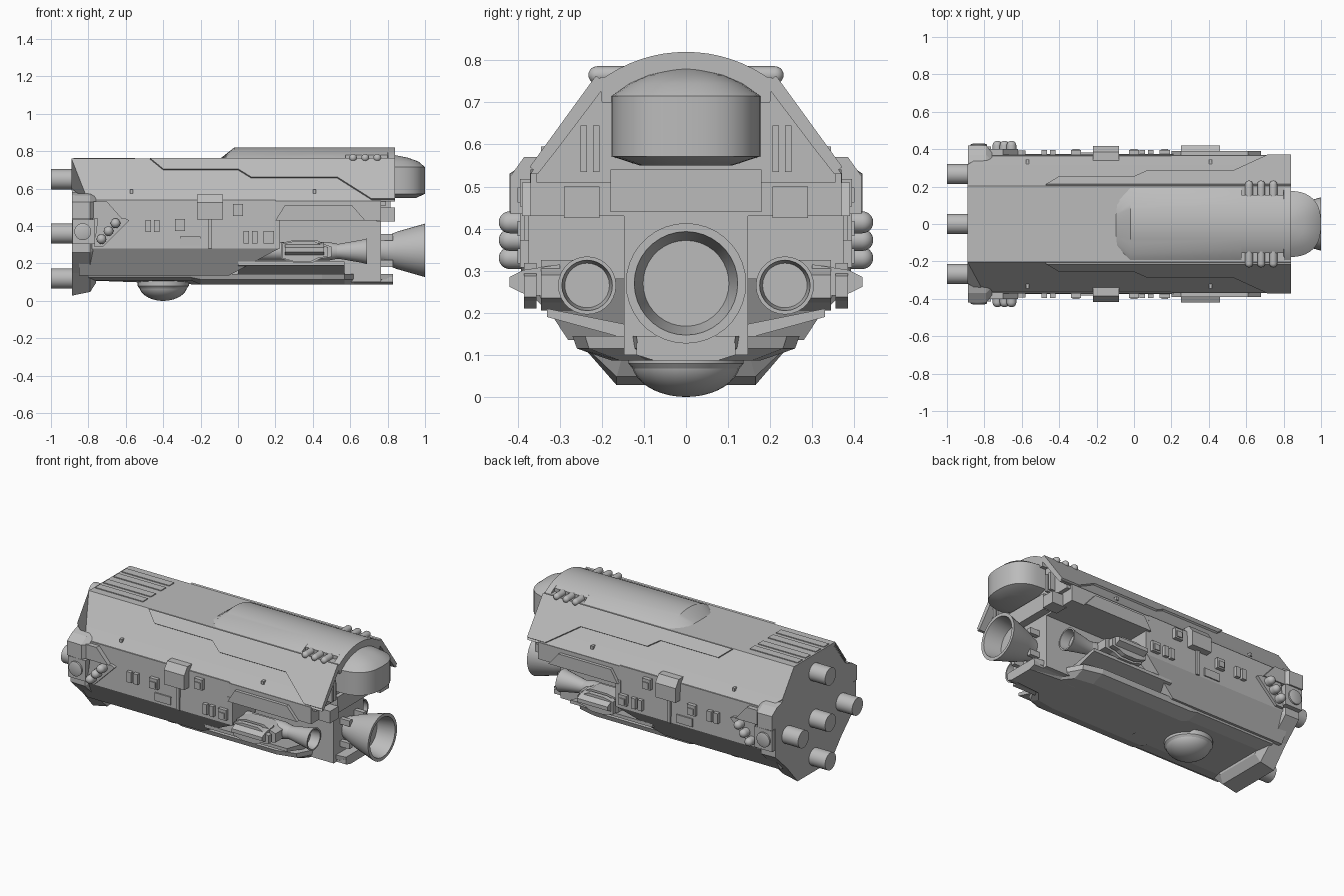
import bpy, bmesh, math
from mathutils import Vector

cube = bpy.data.objects.get("Cube")
if cube:
    bpy.data.objects.remove(cube)

grey = bpy.data.materials.new("hull_grey")
grey.use_nodes = True
COLOUR = (0.5, 0.5, 0.5, 1)
grey.diffuse_color = COLOUR
grey.node_tree.nodes["Principled BSDF"].inputs["Base Color"].default_value = COLOUR


def loft(name, rings, mirror=False, smooth=False, closed=False):
    """Skin a list of equal-length rings of 3D points."""
    bm = bmesh.new()
    vs = [[bm.verts.new(p) for p in r] for r in rings]
    n = len(vs[0])
    pairs = list(zip(vs, vs[1:])) + ([(vs[-1], vs[0])] if closed else [])
    for a, b in pairs:
        for i in range(n):
            j = (i + 1) % n
            bm.faces.new((a[i], a[j], b[j], b[i]))
    if not closed:
        bm.faces.new(vs[0])
        bm.faces.new(vs[-1])
    bmesh.ops.recalc_face_normals(bm, faces=bm.faces)
    mesh = bpy.data.meshes.new(name)
    bm.to_mesh(mesh)
    bm.free()
    mesh.materials.append(grey)
    ob = bpy.data.objects.new(name, mesh)
    bpy.context.collection.objects.link(ob)
    if smooth:
        bpy.ops.object.select_all(action='DESELECT')
        ob.select_set(True)
        bpy.context.view_layer.objects.active = ob
        bpy.ops.object.shade_smooth_by_angle(angle=math.radians(35))
    if mirror:
        m = ob.modifiers.new("mirror", 'MIRROR')
        m.use_axis = (False, True, False)


def prism(name, pts, axis, a, b, **kw):
    """Extrude a 2D outline along an axis from a to b."""
    place = {'x': lambda p, t: (t, p[0], p[1]),
             'y': lambda p, t: (p[0], t, p[1])}[axis]
    loft(name, [[place(p, t) for p in pts] for t in (a, b)], **kw)


def box(name, x, y, z, mirror=True):
    pts = [(x[0], z[0]), (x[1], z[0]), (x[1], z[1]), (x[0], z[1])]
    prism(name, pts, 'y', y[0], y[1], mirror=mirror)


def lathe(name, centre, axis, profile, mirror=False, n=28):
    """Turn (distance along axis, radius) pairs around an axis."""
    rings = []
    for t, r in profile:
        ring = []
        for k in range(n):
            c, s = (f(2 * math.pi * k / n) * r for f in (math.cos, math.sin))
            v = {'x': (t, c, s), 'y': (c, t, s), 'z': (c, s, t)}[axis]
            ring.append(Vector(centre) + Vector(v))
        rings.append(ring)
    loft(name, rings, mirror=mirror, smooth=True)


def both(half):
    """Complete a half outline by reflecting it across the middle."""
    return half + [(-y, z) for y, z in reversed(half)]


def capsule(name, x, z, r, y0, y1):
    tip = [(y1 - r + r * math.sin(a), max(r * math.cos(a), .001))
           for a in (i * math.pi / 12 for i in range(7))]
    lathe(name, (x, 0, z), 'y', [(y0, r)] + tip, mirror=True, n=16)


# Upper armour shell, with the lower front corners cut back
outer = [(.37, .53), (.318, .60), (.203, .76)]
inner = [(.19, .742), (.305, .59), (.352, .53)]
section = both(outer) + [(-y, z) for y, z in inner] + inner[::-1]
section = both(outer) + [(-y, z) for y, z in reversed(inner)] + inner
loft("upper_shell", [[(-.89 if z > .58 else -.8, y, z) for y, z in section],
                     [(.84, y, z) for y, z in section]])
prism("upper_core", both([(.355, .51), (.355, .535), (.19, .748)]), 'x', -.79, .79)


# Raised stepped armour on the sloping sides
def slope(z):
    return .37 - (z - .53) * .726


step = [(-.47, .757), (-.4, .70), (0, .70), (.07, .657), (.53, .657),
        (.715, .54), (.84, .54), (.84, .757)]
loft("stepped_armour", [[(x, slope(z) + d, z + d * .7) for x, z in step]
                        for d in (-.005, .009)], mirror=True)
for x in (-.57, .41):
    box("armour_stud", (x - .008, x + .008), (.31, .345), (.575, .595))
for y in (.05, .13):
    box("roof_strip", (-.88, -.55), (y - .025, y + .025), (.755, .765))

# Rounded roof canopy with a slanted front end and a notch each side for tubes
R, zc = .34, .48
arc = [math.radians(-37 + 74 * i / 16) for i in range(17)]
ring = [(R * math.sin(a), zc + R * math.cos(a)) for a in arc] + [(.2, .70), (-.2, .70)]
notch = [(max(-.155, min(.155, y)), z) for y, z in ring]
loft("roof_canopy", [[(-.1, y * .6, min(z, .757)) for y, z in ring]]
     + [[(x, y, z) for y, z in r] for x, r in
        ((-.02, ring), (.575, ring), (.576, notch), (.80, notch), (.801, ring), (.84, ring))],
     smooth=True)
for x in (.615, .68, .745):
    capsule("roof_tube", x, .765, .021, .14, .232)

# Rear pod, rounded in plan with a softly domed top
plan = []
for i in range(21):
    a = math.pi * (i / 20 - .5)
    plan.append((abs(math.cos(a)) ** .7, math.copysign(abs(math.sin(a)) ** .8, a)))
loft("rear_pod", [[(.80 + c * reach, s * wide, z) for c, s in plan]
                  for z, wide, reach in ((.55, .11, .15), (.572, .178, .2), (.715, .178, .2),
                                         (.745, .135, .165), (.765, .09, .11),
                                         (.779, .03, .04))], smooth=True)

# Middle hull, whose rear end is swept forward under the side engines
full = both([(.37, .54), (.375, .28), (.28, .135)])
end_x = {.54: .2, .28: .22, .135: -.05}
loft("middle_hull", [[(-.85, y, z) for y, z in full],
                     [(end_x[z], y, z) for y, z in full]])
box("recess_wall", (.19, .225), (.1, .374), (.28, .45))
box("engine_core", (-.1, .765), (-.147, .147), (.1, .5), mirror=False)
box("side_eave", (.18, .765), (.1, .37), (.43, .535))
bump = [(.2, .43), (.25, .51), (.61, .51), (.68, .43)]
prism("eave_panel", bump, 'y', .36, .39, mirror=True)

# Rear bulkhead details
box("bulkhead_panel", (.74, .815), (-.18, .18), (.44, .54), mirror=False)
box("bulkhead_locker", (.74, .84), (.205, .29), (.425, .50))
for y in (.205, .235):
    box("bulkhead_slot", (.78, .825), (y, y + .016), (.535, .645))

# Belly keel and lower trays
keel = [(-.8, .27), (-.25, .27), (-.2, .27), (.45, .27), (.57, .24), (.62, .145), (.83, .118)]
belly = keel + [(x, -y) for x, y in reversed(keel)]
loft("belly_keel", [[(x, y * s, z + (drop if x < -.22 else 0)) for x, y in belly]
                    for s, z, drop in ((.66, .087, .022), (.96, .115, .01), (1, .145, 0))])
prism("engine_tray", [(.13, .135), (.33, .19), (.33, .21), (.13, .17)], 'x', 0, .57,
      mirror=True)
prism("rear_lip", both([(.08, .088), (.118, .1), (.118, .128)]), 'x', .5, .83)
dome = [(.085 * -math.cos(a), max(.13 * math.sin(a), .002))
        for a in (i * math.pi / 20 for i in range(11))]
lathe("belly_dome", (-.4, 0, .085), 'z', dome + [(.03, .13)])
lathe("dome_collar", (-.4, 0, .085), 'z', [(-.02, .125), (-.005, .137), (.03, .137)])

# Front collar plate and its side blocks
collar = [(.197, .75), (.32, .58), (.37, .565), (.42, .53), (.42, .44),
          (.385, .44), (.385, .26), (.27, .15), (.165, .028)]
tail = [(y, max(z, .05)) for y, z in collar]
loft("front_collar", [[(-.888, y, z) for y, z in both(collar)],
                      [(-.79, y, z - .002) for y, z in both(tail)],
                      [(-.76, y * .92, z * .9 + .05) for y, z in both(tail)]])
prism("shoulder_fairing", [(-.88, .44), (-.62, .44), (-.7, .53), (-.8, .53)], 'y',
      .34, .40, mirror=True)
box("thruster_block", (-.885, -.765), (.35, .415), (.305, .435))
lathe("thruster_port", (-.83, 0, .37), 'y', [(.40, .045), (.425, .045), (.43, .03)],
      mirror=True)
prism("tube_mount", [(-.77, .29), (-.72, .29), (-.58, .43), (-.6, .44), (-.75, .44)],
      'y', .36, .392, mirror=True)
for x, z in ((-.73, .33), (-.692, .373), (-.655, .415)):
    capsule("side_tube", x, z, .026, .37, .445)

# Front cylinders in a cross arrangement
for y, z in ((0, .65), (0, .36), (0, .12), (.267, .36), (-.267, .36)):
    lathe("front_cylinder", (0, y, z), 'x', [(-1, .054), (-.87, .054)])

# Main engine bell, hollow with a flat inner wall
lathe("main_nozzle", (0, 0, .27), 'x',
      [(.74, .065), (.77, .068), (.85, .1), (1, .143), (1, .123), (.89, .102)], n=36)
for y in (-.07, .07):
    for z in (.20, .34):
        box("nozzle_bracket", (.76, .83), (y - .014, y + .014), (z - .018, z + .018), False)

# Side engines with stepped housings
lathe("side_nozzle", (0, .235, .265), 'x',
      [(.45, .04), (.54, .04), (.66, .061), (.69, .069), (.69, .06), (.63, .053)],
      mirror=True)
lathe("side_engine_tube", (0, .235, .265), 'x', [(.1, .05), (.48, .05), (.56, .034)],
      mirror=True)
housing = [(.23, .225), (.23, .31), (.3, .325), (.42, .325), (.47, .30), (.5, .29),
           (.5, .235), (.44, .225), (.4, .205), (.3, .205)]
prism("engine_housing", housing, 'y', .25, .345, mirror=True)
prism("housing_cover", [(x * .9 + .03, z * .9 + .026) for x, z in housing], 'y',
      .355, .385, mirror=True)
spine = [(.3, .235), (.385, .245), (.42, .262), (.42, .285), (.385, .302), (.3, .315)]
prism("housing_spine", spine, 'x', .25, .46, mirror=True)

# Small equipment along the hull sides
for x, z, w, h in ((-.48, .40, .03, .065), (-.435, .40, .03, .065),
                   (-.31, .405, .055, .065), (0, .485, .055, .065),
                   (.045, .34, .03, .065), (.09, .34, .03, .065),
                   (.165, .34, .055, .065)):
    box("side_vent", (x - w / 2, x + w / 2), (.36, .395), (z - h / 2, z + h / 2))
for x, z in ((-.31, .40), (0, .48), (.165, .335)):
    box("vent_cap", (x - .018, x + .018), (.37, .401), (z - .018, z + .018))
box("side_panel", (-.31, -.20), (.36, .382), (.295, .345))
locker = [(.33, .435), (.33, .57), (.385, .57), (.417, .525), (.417, .435)]
prism("side_locker", locker, 'x', -.22, -.08, mirror=True)
box("locker_post", (-.16, -.138), (.36, .385), (.28, .44))
